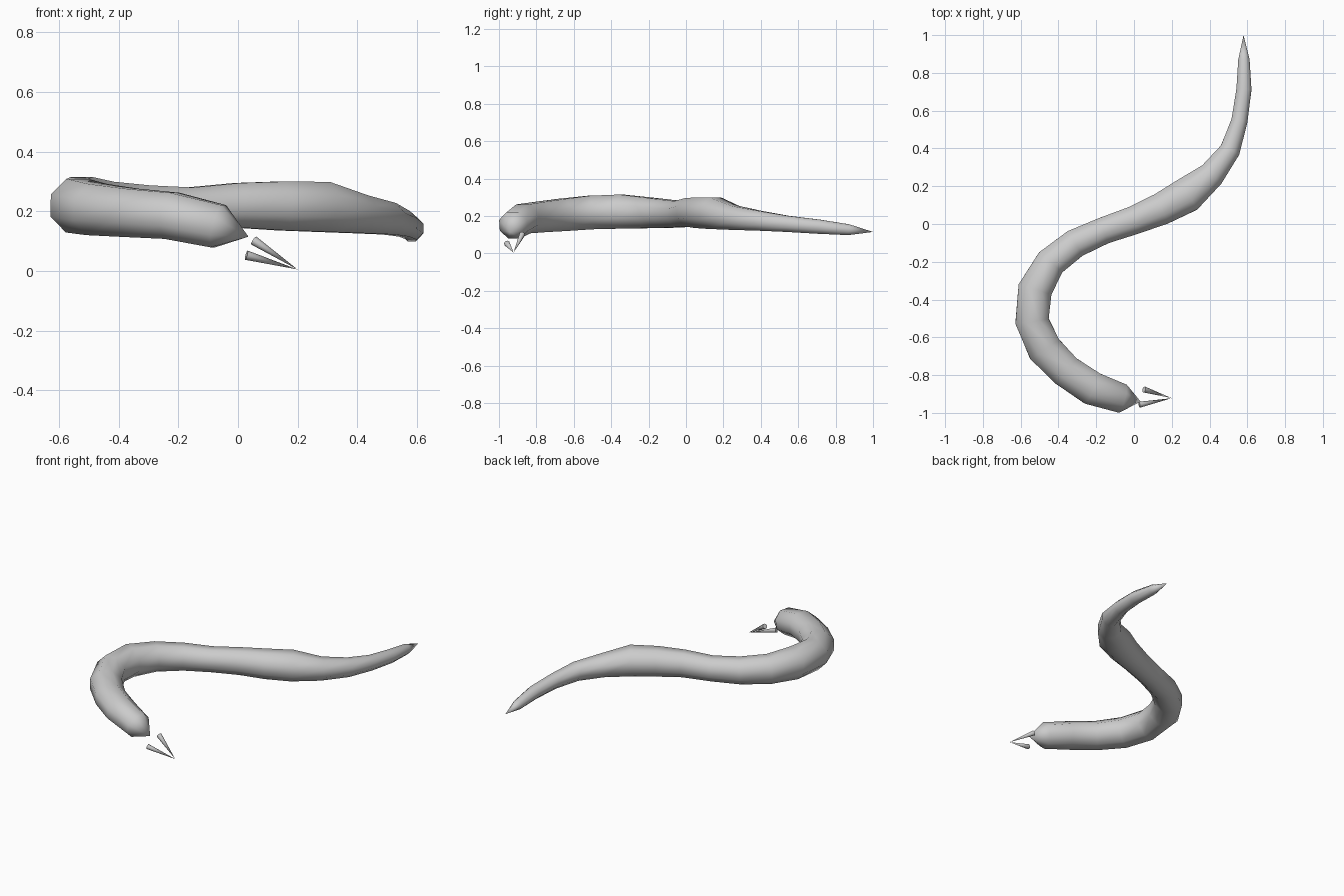
import bpy, bmesh, math
from mathutils import Vector

if "Cube" in bpy.data.objects:
    bpy.data.objects.remove(bpy.data.objects["Cube"])

# Body spine: x, y, z, half width, half height
RINGS = [
    (-.066, -.923, .150, .077, .073), (-.222, -.870, .185, .089, .078),
    (-.360, -.778, .195, .087, .081), (-.474, -.661, .206, .092, .086),
    (-.540, -.513, .219, .089, .090), (-.524, -.347, .224, .091, .091),
    (-.442, -.204, .217, .081, .082), (-.312, -.103, .212, .076, .075),
    (-.160, -.035, .210, .071, .070), (.000, .020, .220, .075, .075),
    (.145, .080, .218, .085, .082), (.280, .153, .215, .094, .084),
    (.410, .260, .190, .070, .064), (.508, .390, .175, .054, .053),
    (.558, .545, .158, .043, .043), (.582, .712, .143, .040, .038),
    (.582, .870, .127, .030, .029)]
SNOUT = Vector((.035, -.94, .115))
TAIL = Vector((.58, 1.0, .115))
SIDES = 8


def finish(bm, name, smooth_angle):
    bmesh.ops.recalc_face_normals(bm, faces=bm.faces)
    me = bpy.data.meshes.new(name)
    bm.to_mesh(me)
    bm.free()
    ob = bpy.data.objects.new(name, me)
    bpy.context.collection.objects.link(ob)
    bpy.ops.object.select_all(action='DESELECT')
    ob.select_set(True)
    bpy.context.view_layer.objects.active = ob
    bpy.ops.object.shade_smooth_by_angle(angle=math.radians(smooth_angle))
    return ob


def sweep(name, rings, start, end):
    """Tube through the rings, closed to a point at both ends."""
    bm = bmesh.new()
    pts = [start] + [Vector(r[:3]) for r in rings] + [end]
    loops = []
    for i, (_, _, _, w, h) in enumerate(rings, 1):
        tangent = (pts[i + 1] - pts[i - 1]).normalized()
        side = tangent.cross(Vector((0, 0, 1))).normalized()
        up = side.cross(tangent)
        k = 1 / math.cos(math.pi / SIDES)
        loop = []
        for j in range(SIDES):
            a = 2 * math.pi * (j + .5) / SIDES
            loop.append(bm.verts.new(pts[i] + side * (w * k * math.cos(a))
                                     + up * (h * k * math.sin(a))))
        loops.append(loop)
    first, last = bm.verts.new(start), bm.verts.new(end)
    for j in range(SIDES):
        n = (j + 1) % SIDES
        bm.faces.new((first, loops[0][n], loops[0][j]))
        bm.faces.new((last, loops[-1][j], loops[-1][n]))
        for a, b in zip(loops, loops[1:]):
            bm.faces.new((a[j], a[n], b[n], b[j]))
    return finish(bm, name, 80)


def cone(name, base, tip, radius):
    bm = bmesh.new()
    axis = tip - base
    bmesh.ops.create_cone(bm, cap_ends=True, segments=8, radius1=radius,
                          radius2=0, depth=axis.length)
    rot = axis.to_track_quat('Z', 'Y')
    for v in bm.verts:
        v.co = rot @ v.co + (base + tip) / 2
    return finish(bm, name, 60)


# Tapered winding body
sweep("snake_body", RINGS, SNOUT, TAIL)

# Two thin spikes meeting at a point in front of the snout
tongue_tip = Vector((.2, -.922, .005))
cone("tongue_left", Vector((.053, -.876, .102)), tongue_tip, .016)
cone("tongue_right", Vector((.028, -.957, .053)), tongue_tip, .016)
